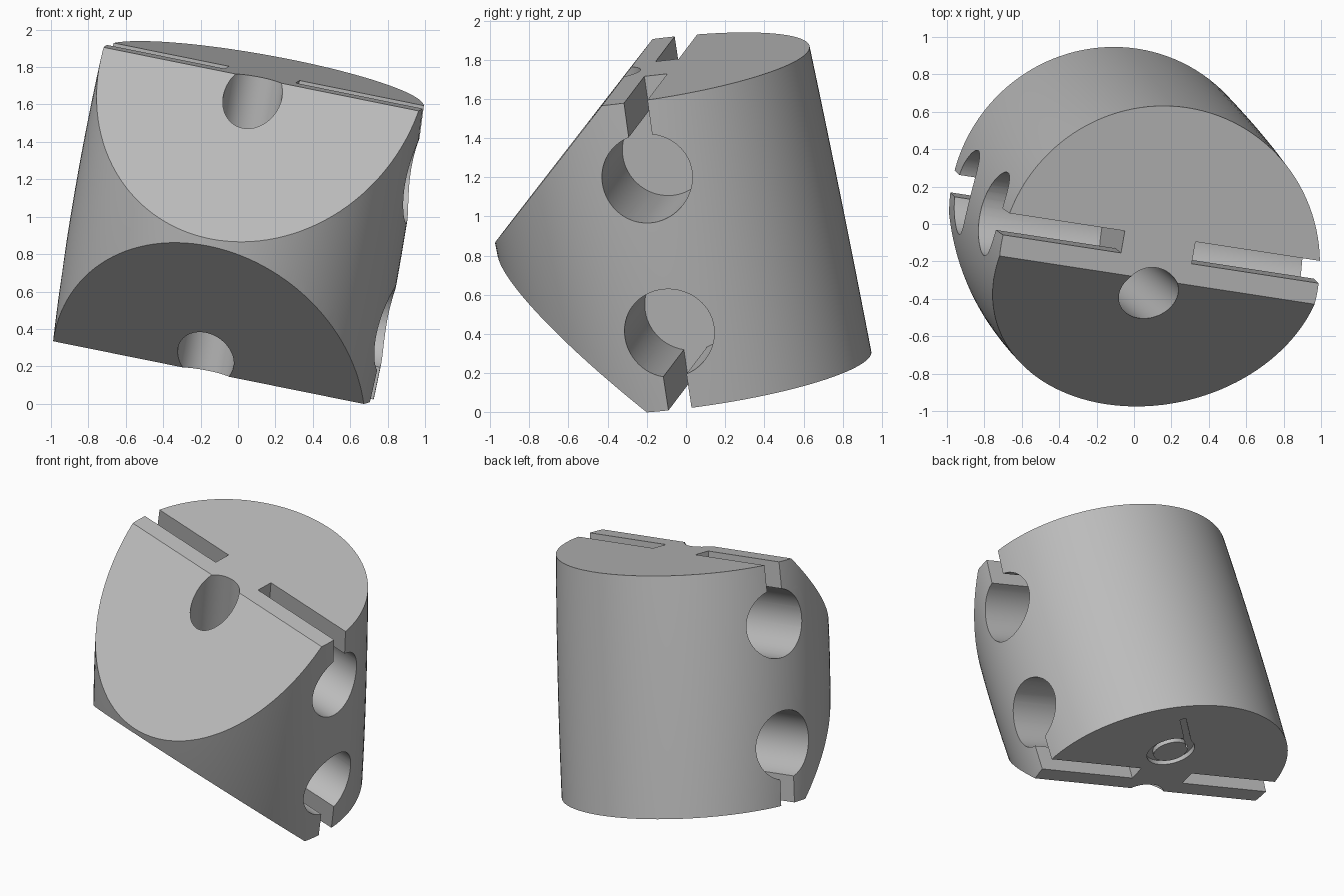
import bpy, bmesh, math
from mathutils import Vector, Matrix

cube = bpy.data.objects.get("Cube")
if cube:
    bpy.data.objects.remove(cube, do_unlink=True)

# Tilted frame: side axis, depth axis and long axis of the body
AXIS = Vector((0.175, -0.141, 0.974)).normalized()
SIDE = Vector((0.97, -0.149, -0.193))
SIDE = (SIDE - SIDE.dot(AXIS) * AXIS).normalized()
DEPTH = AXIS.cross(SIDE)
FRAME = Matrix((SIDE, DEPTH, AXIS)).transposed().to_4x4()

MID, HALF = 0.95, 0.805          # middle and half height along the axis
CENTRE = -0.175                  # body centre along the side axis

grey = bpy.data.materials.new("plain grey")
grey.use_nodes = True
colour = (0.5, 0.5, 0.5, 1)
grey.diffuse_color = colour
grey.node_tree.nodes["Principled BSDF"].inputs["Base Color"].default_value = colour


def make_object(name, bm):
    bmesh.ops.recalc_face_normals(bm, faces=bm.faces)
    mesh = bpy.data.meshes.new(name)
    bm.to_mesh(mesh)
    bm.free()
    mesh.materials.append(grey)
    obj = bpy.data.objects.new(name, mesh)
    bpy.context.collection.objects.link(obj)
    return obj


def barrel():
    """Slightly bulged round body, leaning back towards its base."""
    bm = bmesh.new()
    rings, sides = 24, 128
    loops = []
    for i in range(rings + 1):
        t = 2 * i / rings - 1
        r = 0.89 - 0.0185 * t * t
        y = 0.02 - 0.045 * t + 0.015 * t * t
        loops.append([bm.verts.new((CENTRE + r * math.cos(a), y + r * math.sin(a), MID + HALF * t))
                      for a in (2 * math.pi * k / sides for k in range(sides))])
    for low, high in zip(loops, loops[1:]):
        for k in range(sides):
            n = (k + 1) % sides
            bm.faces.new((low[k], low[n], high[n], high[k]))
    bm.faces.new(loops[0])
    bm.faces.new(loops[-1])
    # Two sloping front cuts, mirrored about the middle
    for s in (1, -1):
        cut = bmesh.ops.bisect_plane(
            bm, geom=bm.verts[:] + bm.edges[:] + bm.faces[:],
            plane_co=(0, -0.08, MID + s * HALF), plane_no=(0, -0.77, s * 0.775), clear_outer=True)
        edges = [e for e in cut["geom_cut"] if isinstance(e, bmesh.types.BMEdge)]
        bmesh.ops.edgenet_fill(bm, edges=edges)
    return make_object("body", bm)


def rod(radius, length, matrix):
    bm = bmesh.new()
    bmesh.ops.create_cone(bm, cap_ends=True, segments=64, radius1=radius, radius2=radius,
                          depth=length, matrix=matrix)
    return make_object("cutter", bm)


def block(lo, hi, turn=0):
    lo, hi = Vector(lo), Vector(hi)
    bm = bmesh.new()
    bmesh.ops.create_cube(bm, size=1, matrix=Matrix.Translation((lo + hi) / 2)
                          @ Matrix.Rotation(turn, 4, "Z") @ Matrix.Diagonal((*(hi - lo), 1)))
    return make_object("cutter", bm)


def ring_cutter(x, y, z, inner, outer, deep):
    """Square-section ring for an engraved circle."""
    bm = bmesh.new()
    n = 48
    section = [(inner, -deep), (outer, -deep), (outer, deep), (inner, deep)]
    loops = [[bm.verts.new((x + r * math.cos(a), y + r * math.sin(a), z + h)) for r, h in section]
             for a in (2 * math.pi * k / n for k in range(n))]
    for k in range(n):
        p, q = loops[k], loops[(k + 1) % n]
        for j in range(4):
            m = (j + 1) % 4
            bm.faces.new((p[j], q[j], q[m], p[m]))
    return make_object("cutter", bm)


def carve(target, cutter):
    cutter.hide_render = True
    mod = target.modifiers.new("carve", "BOOLEAN")
    mod.operation = "DIFFERENCE"
    mod.solver = "EXACT"
    mod.object = cutter
    bpy.ops.object.select_all(action="DESELECT")
    bpy.context.view_layer.objects.active = target
    target.select_set(True)
    bpy.ops.object.modifier_apply(modifier=mod.name)
    bpy.data.objects.remove(cutter, do_unlink=True)


body = barrel()

# Long bore along the axis, opening in both sloping faces
carve(body, rod(0.155, 3, Matrix.Translation((-0.19, -0.17, MID))))

# Blind side holes, each with a slot out to the nearest end face
HOLE_Y = 0.095
for side in (1, -1):
    start, end = -0.2 + side * 0.195, -0.2 + side * 1.6
    x0, x1 = min(start, end), max(start, end)
    for s in (1, -1):
        z = MID + s * 0.405
        turn = Matrix.Rotation(math.pi / 2, 4, "Y")
        carve(body, rod(0.23, x1 - x0, Matrix.Translation(((x0 + x1) / 2, HOLE_Y, z)) @ turn))
        tip = MID + s * 1.2
        carve(body, block((x0, HOLE_Y - 0.06, min(z, tip)), (x1, HOLE_Y + 0.06, max(z, tip))))

# Engraved ring and line under the base
base = MID - HALF
carve(body, ring_cutter(-0.1, 0.38, base, 0.115, 0.16, 0.03))
carve(body, block((-0.29, 0.58, base - 0.03), (0.11, 0.62, base + 0.03), math.radians(53)))

# Tilt into place, then smooth the round surfaces
body.data.transform(FRAME)
body.data.update()
bpy.ops.object.shade_smooth_by_angle(angle=math.radians(25))
